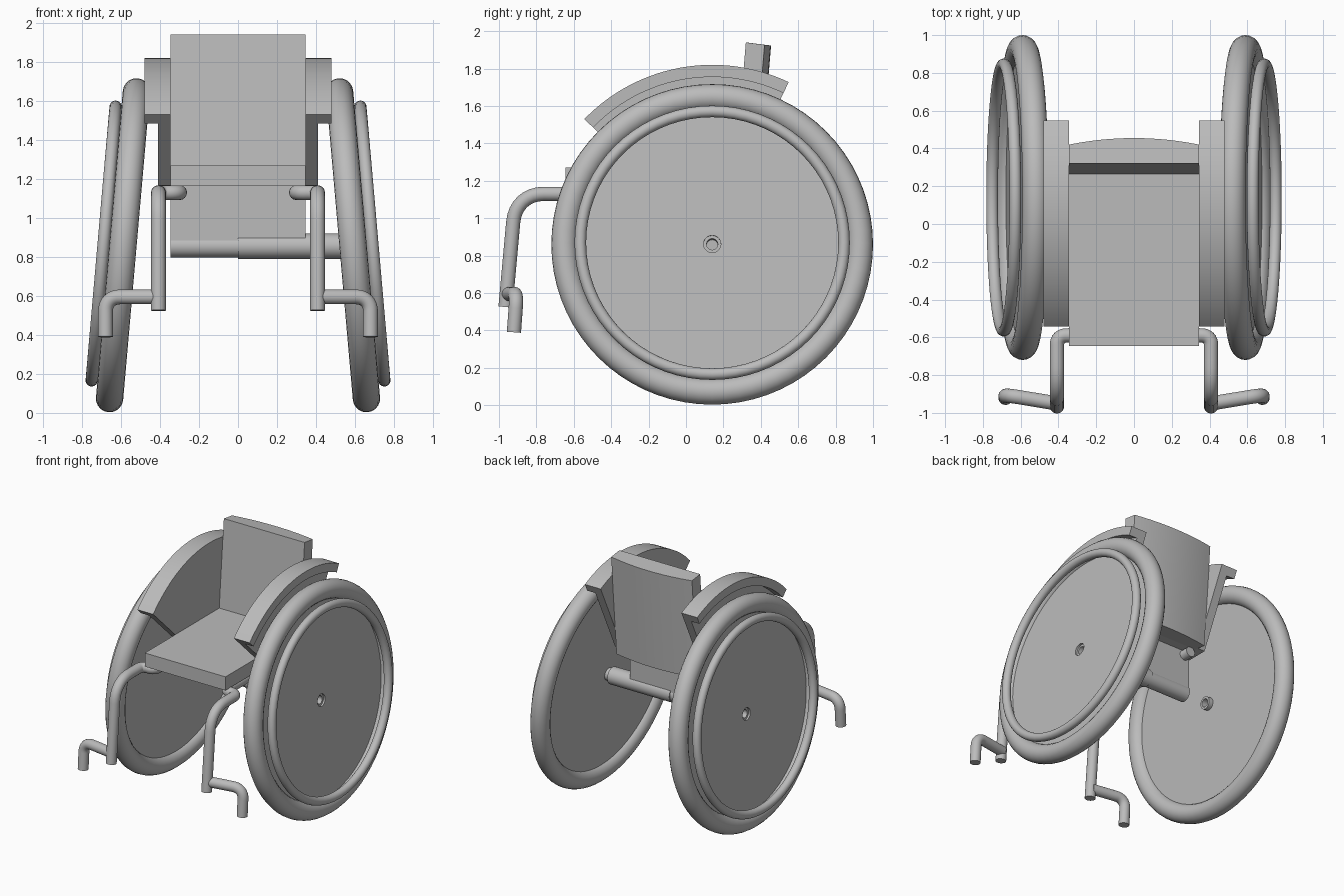
import bpy, bmesh
from math import sin, cos, pi, radians, sqrt
from mathutils import Vector, Matrix

cube = bpy.data.objects.get("Cube")
if cube:
    bpy.data.objects.remove(cube, do_unlink=True)

grey = bpy.data.materials.new("plain grey")
grey.use_nodes = True
grey.diffuse_color = (0.5, 0.5, 0.5, 1)
grey.node_tree.nodes["Principled BSDF"].inputs["Base Color"].default_value = (0.5, 0.5, 0.5, 1)

HUB = Vector((0.59, 0.14, 0.86))     # wheel centre
CAMBER = radians(5)


def finish(name, bm, mirror=False):
    bmesh.ops.recalc_face_normals(bm, faces=bm.faces)
    mesh = bpy.data.meshes.new(name)
    bm.to_mesh(mesh)
    bm.free()
    obj = bpy.data.objects.new(name, mesh)
    bpy.context.collection.objects.link(obj)
    mesh.materials.append(grey)
    if mirror:
        obj.modifiers.new("other_side", 'MIRROR').use_mirror_merge = False
    bpy.ops.object.select_all(action='DESELECT')
    obj.select_set(True)
    bpy.context.view_layer.objects.active = obj
    bpy.ops.object.shade_smooth_by_angle(angle=radians(35))
    return obj


def prism(name, outline, sweep, mirror=False):
    """Extrude a flat outline along a vector."""
    bm = bmesh.new()
    face = bm.faces.new([bm.verts.new(p) for p in outline])
    new = bmesh.ops.extrude_face_region(bm, geom=[face], use_keep_orig=True)
    bmesh.ops.translate(bm, vec=sweep, verts=[v for v in new["geom"] if isinstance(v, bmesh.types.BMVert)])
    return finish(name, bm, mirror)


def box(name, x, y0, y1, z0, z1):
    return prism(name, [(-x, y0, z0), (x, y0, z0), (x, y1, z0), (-x, y1, z0)], (0, 0, z1 - z0))


def lathe(name, profile, matrix, mirror=False, steps=72):
    """Revolve a closed (radius, height) profile about the local z axis."""
    bm = bmesh.new()
    rings = []
    for i in range(steps):
        a = 2 * pi * i / steps
        rings.append([bm.verts.new(matrix @ Vector((r * cos(a), r * sin(a), h))) for r, h in profile])
    n = len(profile)
    for i in range(steps):
        a, b = rings[i], rings[(i + 1) % steps]
        for j in range(n):
            k = (j + 1) % n
            bm.faces.new((a[j], b[j], b[k], a[k]))
    bmesh.ops.remove_doubles(bm, verts=bm.verts, dist=1e-5)
    return finish(name, bm, mirror)


def ring(radius, thickness, height=0, n=20):
    return [(radius + thickness * cos(2 * pi * i / n), height + thickness * sin(2 * pi * i / n)) for i in range(n)]


def rounded_path(corners, radius, n=8):
    """Replace each inner corner of a polyline with a smooth bend."""
    pts = [Vector(c) for c in corners]
    out = [pts[0]]
    for a, p, b in zip(pts, pts[1:], pts[2:]):
        s = p + (a - p).normalized() * radius
        e = p + (b - p).normalized() * radius
        for i in range(n + 1):
            t = i / n
            w = 0.83 * 2 * t * (1 - t)
            d = (1 - t) ** 2 + w + t * t
            out.append((s * (1 - t) ** 2 + p * w + e * t * t) / d)
    return out + [pts[-1]]


def tube(name, path, radius, sides=20):
    """Sweep a circle along a path without twist, capped at both ends."""
    bm = bmesh.new()
    rings, side = [], None
    for i, p in enumerate(path):
        d = (path[min(i + 1, len(path) - 1)] - path[max(i - 1, 0)]).normalized()
        side = d.orthogonal() if side is None else side - d * side.dot(d)
        side.normalize()
        up = d.cross(side)
        rings.append([bm.verts.new(p + radius * (side * cos(2 * pi * k / sides) + up * sin(2 * pi * k / sides)))
                      for k in range(sides)])
    for a, b in zip(rings, rings[1:]):
        for k in range(sides):
            m = (k + 1) % sides
            bm.faces.new((a[k], a[m], b[m], b[k]))
    bm.faces.new(rings[0])
    bm.faces.new(rings[-1])
    return finish(name, bm, mirror=True)


# Cambered wheels: tyre, solid disc, hub and hand rim
wheel = Matrix.Translation(HUB) @ Matrix.Rotation(pi / 2 - CAMBER, 4, 'Y')
lathe("tyres", ring(0.79, 0.07), wheel, True)
lathe("hand_rims", ring(0.705, 0.031, 0.1), wheel, True)
lathe("wheel_discs", [(0.046, -0.025), (0.74, -0.025), (0.74, 0.025), (0.046, 0.025)], wheel, True)
lathe("hubs", [(0.03, -0.06), (0.047, -0.06), (0.047, 0.01), (0.03, 0.01)], wheel, True)

# Stepped axle
axle = Matrix.Translation((0, HUB.y, 0.855)) @ Matrix.Rotation(pi / 2, 4, 'Y')
lathe("axle", [(0, -0.345), (0.058, -0.345), (0.058, 0), (0.065, 0), (0.065, 0.53), (0, 0.53)], axle)

# Seat and the plate joining it to the axle
box("seat", 0.345, -0.645, 0.28, 1.165, 1.27)
box("seat_support", 0.345, 0.09, 0.19, 0.87, 1.17)

# Leaning backrest with a bowed rear face
lean = Vector((0, 0.065, 0.775))
rear = [(0.345 * t, 0.395 - 0.035 * t * t - 0.005, 1.16) for t in [1 - i / 8 for i in range(17)]]
rear = [(x, y, z - (y - 0.255) * lean.y / lean.z) for x, y, z in rear]
prism("backrest", [(-0.345, 0.255, 1.165), (0.345, 0.255, 1.165)] + rear, lean)


# Side guards: wedge panels under curved armrests, concentric with the wheels
def arc(radius, x=0.345, n=28):
    start, end = radians(136), radians(64.5)
    angles = [start + (end - start) * i / n for i in range(n + 1)]
    return [Vector((x, HUB.y + radius * cos(a), 0.87 + radius * sin(a))) for a in angles]


prism("armrests", arc(0.95) + arc(0.885)[::-1], (0.135, 0, 0), True)
curve = arc(0.89)
foot = [Vector((0.345, HUB.y + (p.y - HUB.y) * 0.295 / (p.z - 0.87), 1.165)) for p in (curve[-1], curve[0])]
prism("side_panels", curve + foot, (0.065, 0, 0), True)

# Front hangers: under-seat rails that bend out, forward and down
rail = rounded_path([(0.30, 0.26, 1.13), (0.30, -0.59, 1.13), (0.408, -0.59, 1.13), (0.408, -0.78, 1.13)], 0.05)
drop = rounded_path([(0.408, -0.72, 1.13), (0.408, -0.91, 1.13), (0.408, -0.965, 0.525)], 0.15)
tube("hangers", rail[:-1] + drop, 0.038)

# Foot pegs branching outward and down
peg = rounded_path([(0.408, -0.95, 0.595), (0.68, -0.905, 0.595), (0.68, -0.92, 0.39)], 0.075)
tube("foot_pegs", peg, 0.038)
